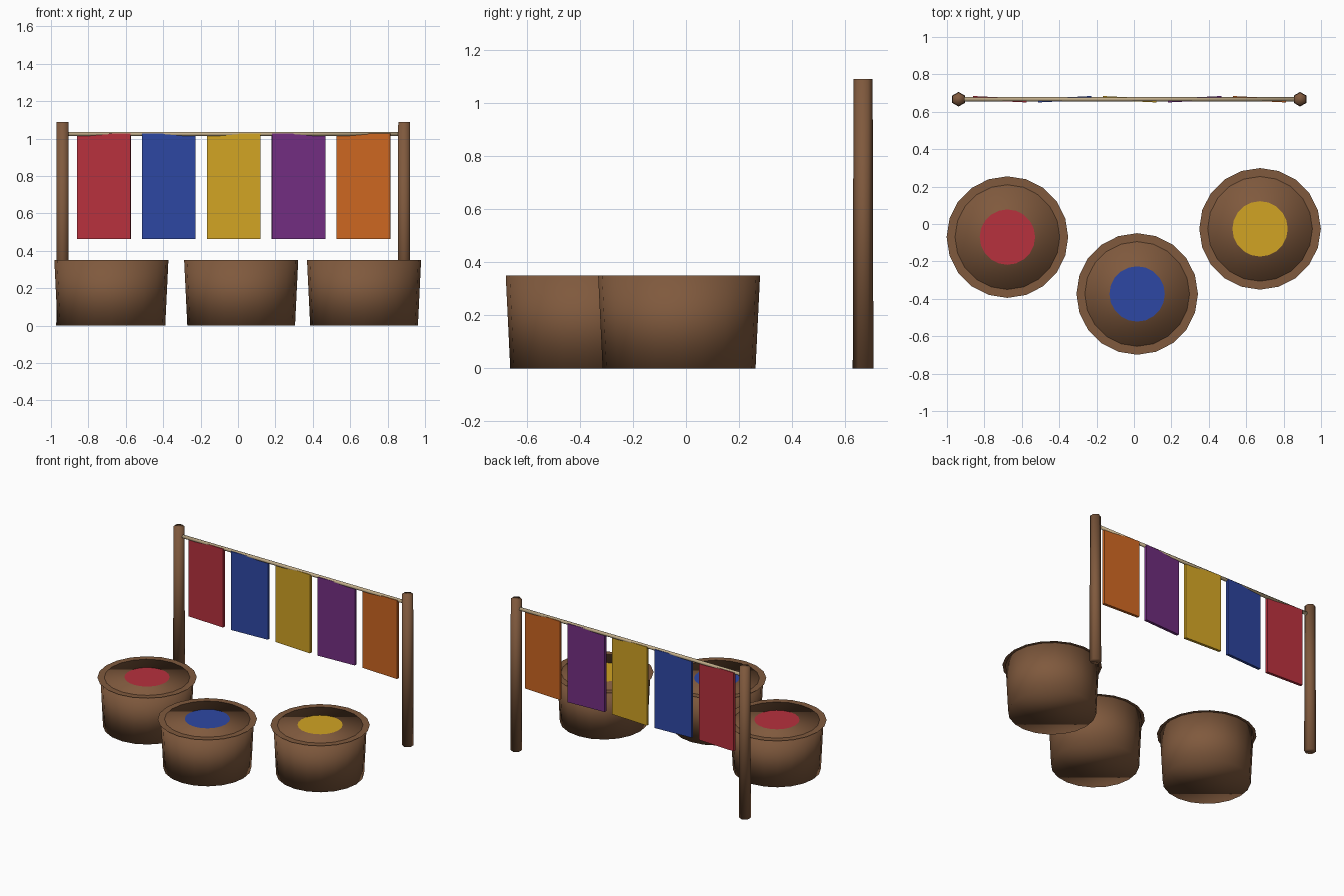
import bpy
import bmesh
from mathutils import Matrix, Vector

cube = bpy.data.objects.get("Cube")
if cube:
    bpy.data.objects.remove(cube, do_unlink=True)


def make_material(name, rgb):
    """Flat material from display colour, stored as linear values."""
    lin = [((c + 0.055) / 1.055) ** 2.4 for c in rgb]
    mat = bpy.data.materials.new(name)
    mat.use_nodes = True
    mat.diffuse_color = (*lin, 1)
    mat.node_tree.nodes["Principled BSDF"].inputs["Base Color"].default_value = (*lin, 1)
    return mat


brown = make_material("brown wood", (0.50, 0.35, 0.24))
cream = make_material("cream rope", (0.76, 0.68, 0.54))
red = make_material("red dye", (0.72, 0.19, 0.24))
blue = make_material("blue dye", (0.18, 0.28, 0.64))
yellow = make_material("yellow dye", (0.82, 0.64, 0.14))
purple = make_material("purple dye", (0.45, 0.18, 0.51))
orange = make_material("orange dye", (0.80, 0.40, 0.13))


def add_object(name, bm, mat, location, smooth=False):
    for face in bm.faces:
        face.smooth = smooth
    mesh = bpy.data.meshes.new(name)
    bm.to_mesh(mesh)
    bm.free()
    mesh.materials.append(mat)
    obj = bpy.data.objects.new(name, mesh)
    obj.location = location
    bpy.context.collection.objects.link(obj)
    return obj


def add_cone(name, sides, r_bottom, r_top, height, mat, location, turn=0.0):
    """Tapered round part standing on its location."""
    bm = bmesh.new()
    bmesh.ops.create_cone(bm, cap_ends=True, segments=sides, radius1=r_bottom,
                          radius2=r_top, depth=height,
                          matrix=Matrix.Translation((0, 0, height / 2)))
    obj = add_object(name, bm, mat, location, smooth=True)
    obj.rotation_euler.z = turn
    return obj


def add_disc(name, sides, radius, mat, location):
    bm = bmesh.new()
    bmesh.ops.create_circle(bm, cap_ends=True, segments=sides, radius=radius)
    bmesh.ops.recalc_face_normals(bm, faces=bm.faces)
    if bm.faces[:][0].normal.z < 0:
        bmesh.ops.reverse_faces(bm, faces=bm.faces)
    return add_object(name, bm, mat, location)


def add_ring(name, sides, r_inner, r_outer, mat, location):
    """Flat annulus facing up."""
    bm = bmesh.new()
    inner = bmesh.ops.create_circle(bm, segments=sides, radius=r_inner)["verts"]
    outer = bmesh.ops.create_circle(bm, segments=sides, radius=r_outer)["verts"]
    for i in range(sides):
        j = (i + 1) % sides
        face = bm.faces.new((inner[i], outer[i], outer[j], inner[j]))
        face.normal_update()
        if face.normal.z < 0:
            face.normal_flip()
    return add_object(name, bm, mat, location, smooth=True)


# Dye vats: tapered tub, flat rim and a pool of dye
TUB_HEIGHT = 0.35
vats = [("left_end", red, -0.677, -0.07),
        ("middle", blue, 0.017, -0.374),
        ("right_end", yellow, 0.674, -0.026)]
for label, dye, x, y in vats:
    add_cone(f"{label}_tub", 20, 0.288, 0.305, TUB_HEIGHT, brown, (x, y, 0))
    add_ring(f"{label}_rim", 20, 0.28, 0.325, brown, (x, y, TUB_HEIGHT + 0.001))
    add_disc(f"{label}_dye", 20, 0.148, dye, (x, y, TUB_HEIGHT + 0.003))

# Hexagonal drying posts
LINE_Y = 0.667
POST_X = (-0.938, 0.888)
for label, x in zip(("first", "second"), POST_X):
    add_cone(f"{label}_post", 6, 0.039, 0.036, 1.09, brown, (x, LINE_Y, 0))

# Rope strung between the posts
rope = add_cone("rope", 6, 0.012, 0.012, POST_X[1] - POST_X[0], cream,
                (POST_X[0], LINE_Y, 1.025))
rope.rotation_euler = Vector((0, 0, 1)).rotation_difference(Vector((1, 0, 0))).to_euler()

# Dyed cloths, each hanging with a slight alternating twist
for i, mat in enumerate((red, blue, yellow, purple, orange)):
    bm = bmesh.new()
    bmesh.ops.create_cube(bm, size=1, matrix=Matrix.Diagonal((0.287, 0.02, 0.566, 1)))
    cloth = add_object(mat.name.split()[0] + "_cloth", bm, mat,
                       (-0.717 + 0.347 * i, LINE_Y, 0.745))
    cloth.rotation_euler.z = 0.05 if i % 2 else -0.05
